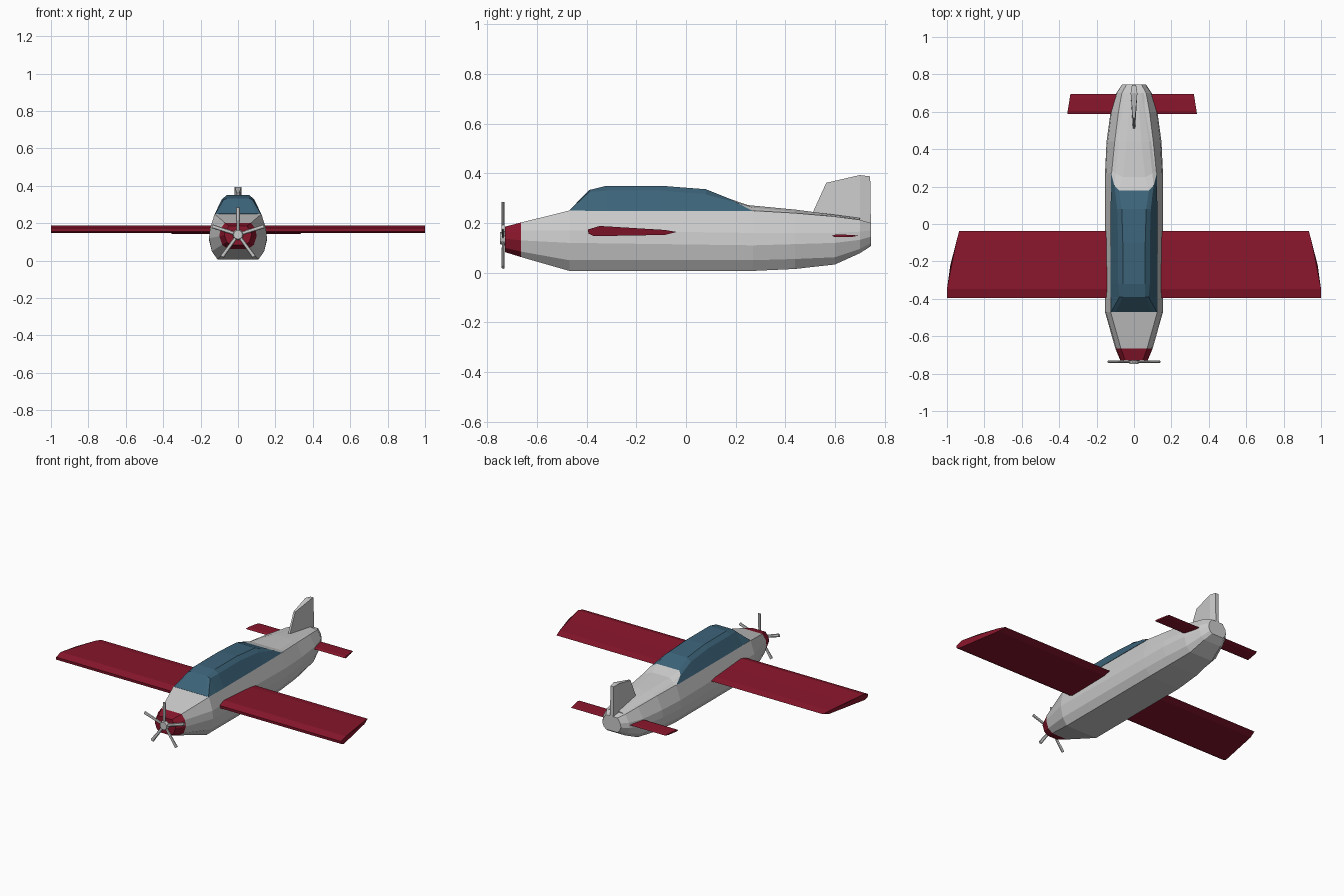
import bpy, bmesh, math
from mathutils import Matrix, Vector

if "Cube" in bpy.data.objects:
    bpy.data.objects.remove(bpy.data.objects["Cube"])


def material(name, color):
    m = bpy.data.materials.new(name)
    m.diffuse_color = color
    m.use_nodes = True
    m.node_tree.nodes["Principled BSDF"].inputs["Base Color"].default_value = m.diffuse_color
    return m


RED = material("red", (0.25, 0.008, 0.025, 1))
BLUE = material("blue_glass", (0.045, 0.125, 0.19, 1))


def finish(bm, name, mat=None):
    bmesh.ops.remove_doubles(bm, verts=bm.verts, dist=0.0005)
    bmesh.ops.recalc_face_normals(bm, faces=bm.faces)
    me = bpy.data.meshes.new(name)
    bm.to_mesh(me)
    bm.free()
    ob = bpy.data.objects.new(name, me)
    bpy.context.collection.objects.link(ob)
    if mat:
        me.materials.append(mat)
    return ob


def loft(name, rings, mat=None):
    """Skin closed rings of 3D points and cap both ends."""
    bm = bmesh.new()
    rows = [[bm.verts.new(p) for p in r] for r in rings]
    n = len(rows[0])
    for a, b in zip(rows, rows[1:]):
        for i in range(n):
            j = (i + 1) % n
            bm.faces.new((a[i], a[j], b[j], b[i]))
    bm.faces.new(rows[0])
    bm.faces.new(rows[-1])
    return finish(bm, name, mat)


def mirrored(half):
    """Close a half ring (x >= 0) with its mirror image."""
    return half + [(-x, y, z) for x, y, z in reversed(half)]


def section(y, *pts):
    return mirrored([(x, y, z) for x, z in pts])


# Fuselage sections, nose to tail: belly, chine, waist, flank, deck edge
hull = [
    section(-.73, (.035, .083), (.06, .10), (.073, .137), (.066, .16), (.047, .185)),
    section(-.665, (.055, .063), (.085, .085), (.1, .13), (.094, .17), (.07, .202)),
    section(-.47, (.11, .007), (.14, .05), (.155, .12), (.15, .17), (.125, .25)),
    section(.27, (.11, .007), (.14, .05), (.155, .11), (.15, .16), (.12, .25)),
    section(.44, (.1, .015), (.13, .055), (.147, .115), (.14, .16), (.103, .24)),
    section(.60, (.08, .033), (.11, .062), (.125, .12), (.12, .16), (.083, .226)),
    section(.70, (.06, .078), (.08, .095), (.095, .132), (.09, .165), (.065, .213)),
    section(.745, (.04, .107), (.055, .12), (.065, .145), (.06, .17), (.04, .2)),
]
loft("nose_cowl", hull[:2], RED)
loft("fuselage", hull[1:])

# Canopy: base, shoulder and roof points of each ring
back = mirrored([(.122, .27, .248), (.105, .205, .282), (.08, .18, .296)])
loft("canopy", [
    mirrored([(.125, -.47, .249), (.122, -.47, .25), (.1, -.47, .251)]),
    mirrored([(.125, -.39, .249), (.078, -.39, .325), (.058, -.39, .333)]),
    mirrored([(.125, -.32, .249), (.085, -.32, .33), (.06, -.32, .35)]),
    mirrored([(.125, -.1, .249), (.085, -.1, .33), (.06, -.1, .35)]),
    mirrored([(.125, .08, .249), (.09, .08, .315), (.065, .08, .336)]),
    back,
], BLUE)

# Grey spine running from the canopy to the fin
loft("rear_spine", [
    back,
    mirrored([(.118, .29, .246), (.098, .27, .262), (.06, .25, .272)]),
    mirrored([(.102, .44, .236), (.08, .44, .245), (.04, .44, .254)]),
    mirrored([(.065, .70, .21), (.04, .70, .217), (.02, .70, .22)]),
])


def flat_wing(name, profile, tip, centre=0.0):
    """Airfoil profile of (y, z); tip(y) gives the half span there."""
    loft(name, [[(centre + s * tip(y), y, z) for y, z in profile] for s in (-1, 1)], RED)


# Main wing and tailplane with raked tips
flat_wing("main_wing",
          [(-.395, .174), (-.347, .188), (-.22, .18), (-.085, .172), (-.037, .164),
           (-.085, .152), (-.37, .147), (-.393, .157)],
          lambda y: 1.0 if y < -.29 else 1.0 - .065 * (y + .29) / .253)
flat_wing("tailplane",
          [(.588, .149), (.605, .154), (.67, .152), (.695, .149), (.67, .144), (.6, .143)],
          lambda y: .347 - .017 * (y - .588) / .107, -.01)

# Tail fin, thickening towards the rear
fin = []
for y0, z0, y1, z1, w in ((.505, .23, .565, .362, .006), (.70, .19, .70, .393, .018),
                          (.745, .19, .742, .388, .011)):
    fin.append([(-w, y0, z0), (w, y0, z0), (w, y1, z1), (-w, y1, z1)])
loft("tail_fin", fin)

# Propeller hub and five round blades
HUB = Vector((0, -.737, .139))
bm = bmesh.new()
bmesh.ops.create_cone(bm, cap_ends=True, segments=12, radius1=.03, radius2=.024, depth=.024,
                      matrix=Matrix.Translation(HUB) @ Matrix.Rotation(math.pi / 2, 4, 'X'))
finish(bm, "propeller_hub")
for i in range(5):
    bm = bmesh.new()
    spin = Matrix.Rotation(i * math.tau / 5, 4, 'Y')
    flatten = Matrix.Diagonal((1, .6, 1, 1))
    bmesh.ops.create_cone(bm, cap_ends=True, segments=8, radius1=.008, radius2=.011, depth=.135,
                          matrix=Matrix.Translation(HUB) @ spin
                          @ Matrix.Translation((0, 0, .0775)) @ flatten)
    finish(bm, f"propeller_blade_{i + 1}")
